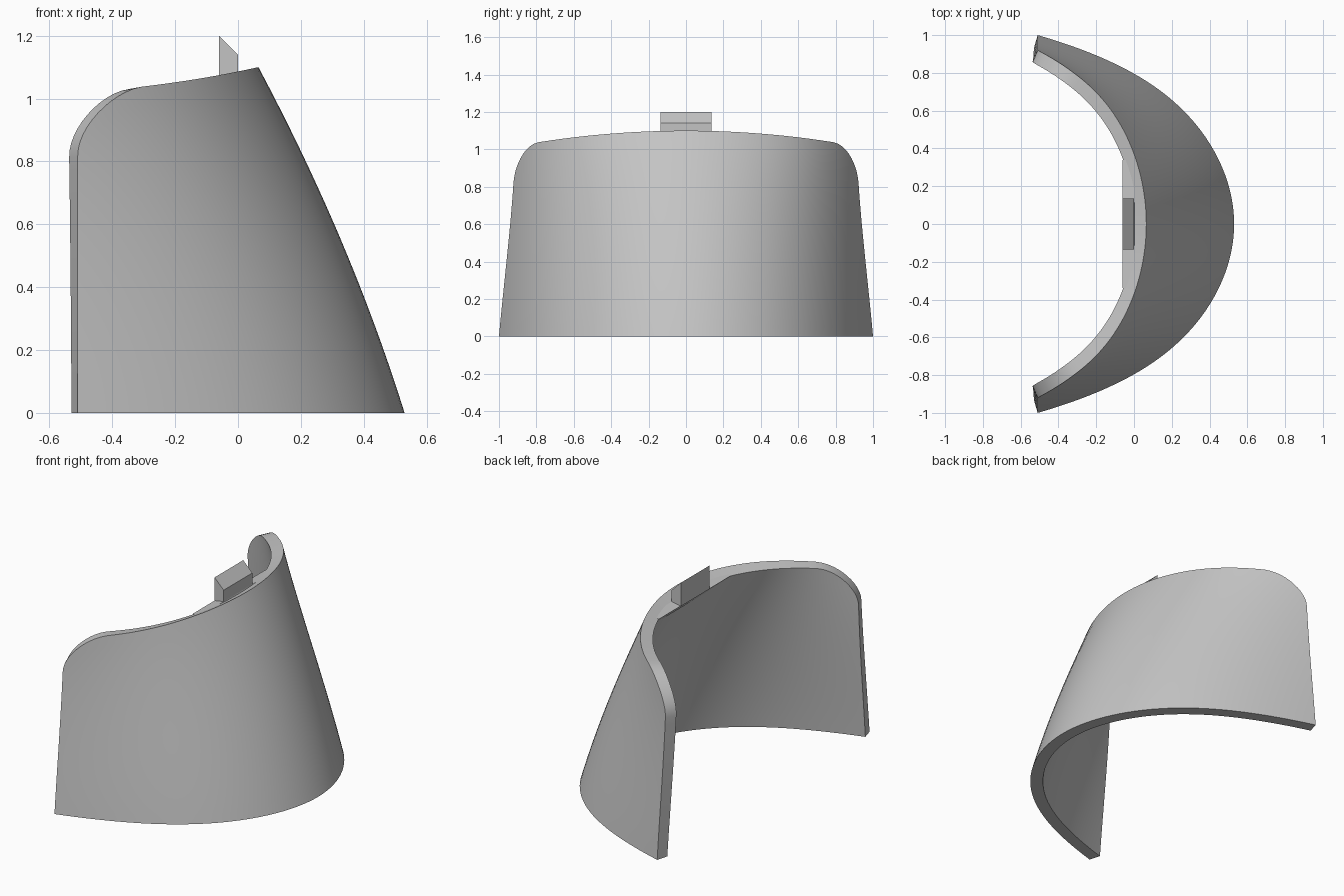
import bpy, bmesh, math
from mathutils import Vector

cube = bpy.data.objects.get("Cube")
if cube:
    bpy.data.objects.remove(cube, do_unlink=True)

grey = bpy.data.materials.new("plain_grey")
grey.use_nodes = True
grey.diffuse_color = (0.55, 0.55, 0.55, 1)
grey.node_tree.nodes["Principled BSDF"].inputs["Base Color"].default_value = grey.diffuse_color

THICK, END_X, COLS, ROWS = 0.07, -0.51, 72, 20


def finish(name, bm):
    bmesh.ops.recalc_face_normals(bm, faces=bm.faces)
    mesh = bpy.data.meshes.new(name)
    bm.to_mesh(mesh)
    bm.free()
    mesh.materials.append(grey)
    obj = bpy.data.objects.new(name, mesh)
    bpy.context.collection.objects.link(obj)
    return obj


# Curved shell: bulging plan curve that leans back as it rises
def apex(z):
    return 0.53 - 0.4227 * z + 0.1 * z * (1.1 - z)


def depth(y, z):
    return (0.7 * y ** 2 + 0.34 * y ** 6) * (1 - 0.2 * z ** 3)


def half_width(z):
    low, high = 0.5, 1.3
    for _ in range(40):
        mid = (low + high) / 2
        if apex(z) - depth(mid, z) > END_X:
            low = mid
        else:
            high = mid
    return low


def rim_height(s):
    corner = max(0, (abs(s) - 0.86) / 0.14)
    return 1.1 - 0.083 * s * s - 0.2 * (1 - math.sqrt(max(0, 1 - corner ** 2)))


def surface(y, z):
    return Vector((apex(z) - depth(y, z), y, z))


def shell_points(s, row):
    z = rim_height(s) * row
    y = s * half_width(z)
    e = 0.001
    along = surface(y + e, z) - surface(y - e, z)
    up = surface(y, z + e) - surface(y, z - e)
    n = along.cross(up).normalized()
    flat = Vector((n.x, n.y, 0))
    level = flat / flat.length_squared      # keeps the foot on the ground
    outer = surface(y, z)
    return outer, outer - THICK * level.lerp(n, row)


bm = bmesh.new()
outer, inner = [], []
for i in range(COLS + 1):
    s = math.sin(math.pi * (i / COLS - 0.5))
    pairs = [shell_points(s, j / ROWS) for j in range(ROWS + 1)]
    outer.append([bm.verts.new(p[0]) for p in pairs])
    inner.append([bm.verts.new(p[1]) for p in pairs])
for i in range(COLS):
    for g in (outer, inner):
        for j in range(ROWS):
            bm.faces.new((g[i][j], g[i + 1][j], g[i + 1][j + 1], g[i][j + 1]))
    for j in (0, ROWS):
        bm.faces.new((outer[i][j], outer[i + 1][j], inner[i + 1][j], inner[i][j]))
for i in (0, COLS):
    for j in range(ROWS):
        bm.faces.new((outer[i][j], outer[i][j + 1], inner[i][j + 1], inner[i][j]))
shell = finish("curved_shell", bm)
bpy.ops.object.select_all(action='DESELECT')
shell.select_set(True)
bpy.context.view_layer.objects.active = shell
bpy.ops.object.shade_smooth_by_angle(angle=math.radians(35))


# Profile in x and z, extruded along y
def prism(name, profile, half):
    bm = bmesh.new()
    face = bm.faces.new([bm.verts.new((x, -half, z)) for x, z in profile])
    ext = bmesh.ops.extrude_face_region(bm, geom=[face])
    moved = [v for v in ext["geom"] if isinstance(v, bmesh.types.BMVert)]
    bmesh.ops.translate(bm, verts=moved, vec=(0, 2 * half, 0))
    return finish(name, bm)


# Straight ledge behind the rim, and the slanted catch on it
prism("rim_ledge", [(-0.06, 1.062), (0, 1.072), (0.04, 0.97)], 0.34)
prism("top_catch", [(-0.06, 1.06), (0, 1.06), (0, 1.14), (-0.06, 1.2)], 0.135)
